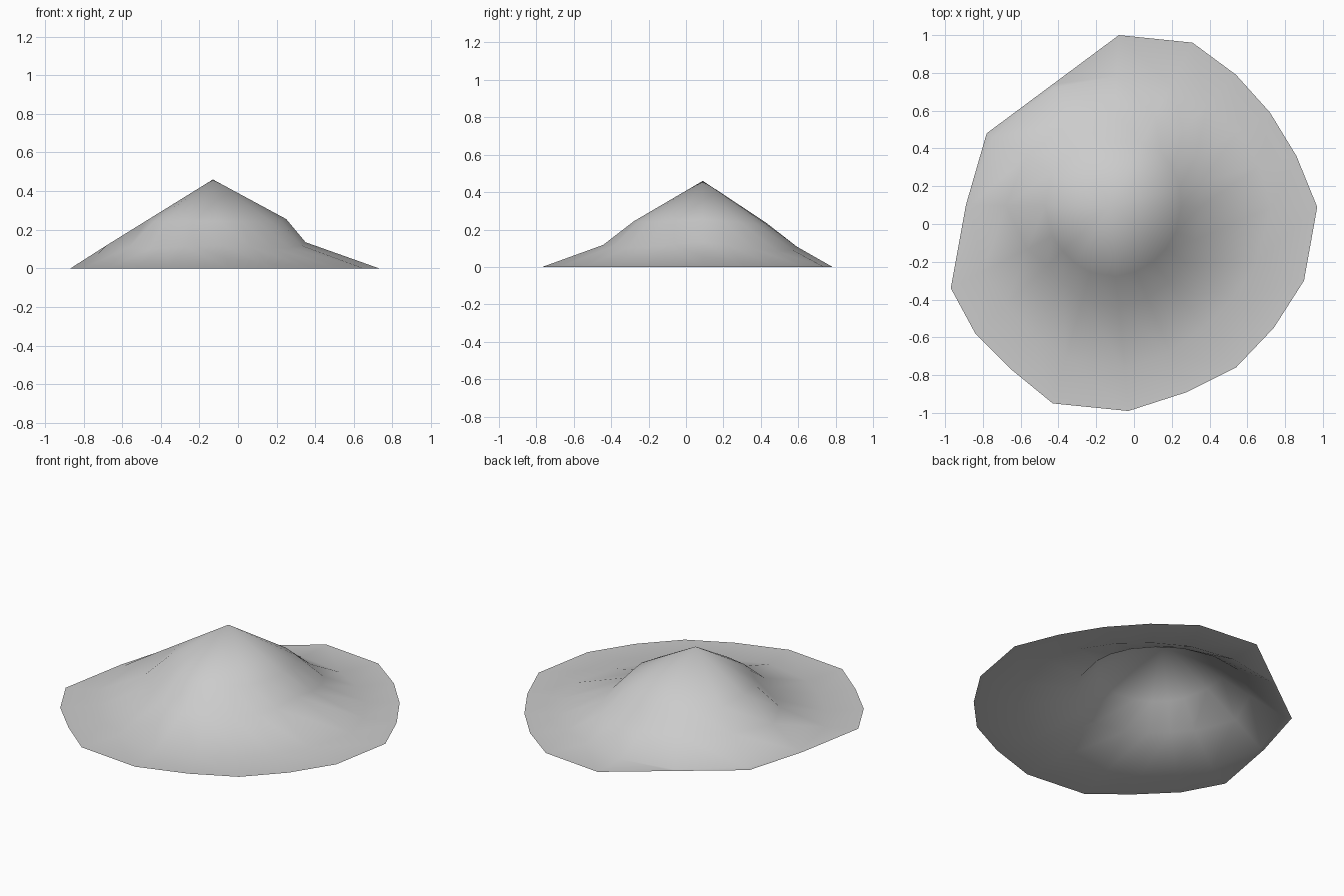
import bpy
import bmesh
from math import atan2, cos, sin, pi
from mathutils import Vector

cube = bpy.data.objects.get("Cube")
if cube:
    bpy.data.objects.remove(cube)

# Uneven outline of the flat skirt, counter-clockwise from the east
RIM = [(.97, .09), (.86, .36), (.72, .59), (.54, .79), (.31, .96), (-.08, 1),
       (-.43, .74), (-.78, .48), (-.89, .1), (-.97, -.34), (-.84, -.58),
       (-.65, -.77), (-.43, -.95), (-.03, -.99), (.28, -.89), (.54, -.76),
       (.74, -.55), (.9, -.3)]
PEAK = Vector((-.13, .09, .46))

# Slope every eighth of a turn: shoulder radius and height,
# ledge radius and height, foot radius
SLOPES = [(.38, .255, .48, .135, .86), (.4, .23, .56, .08, .75),
          (.33, .24, .5, .11, .69), (.36, .22, .5, .13, .7),
          (.34, .25, .55, .12, .76), (.34, .24, .45, .1, .75),
          (.37, .245, .54, .12, .87), (.37, .24, .5, .1, .8)]


def slope_at(angle):
    """Blend the two nearest slope profiles."""
    place = (angle / (2 * pi) * len(SLOPES)) % len(SLOPES)
    i = int(place)
    t = place - i
    near, far = SLOPES[i % len(SLOPES)], SLOPES[(i + 1) % len(SLOPES)]
    return [a + (b - a) * t for a, b in zip(near, far)]


def make_spoke(bm, x, y):
    """Vertices running down from the peak to one rim point."""
    dx, dy = x - PEAK.x, y - PEAK.y
    reach = (dx * dx + dy * dy) ** .5
    angle = atan2(dy, dx) % (2 * pi)
    r1, z1, r2, z2, foot = slope_at(angle)
    foot = min(foot, reach * .97)
    rings = [(r1, z1), (r2, z2), (foot, 0), (reach, 0)]
    return [bm.verts.new((PEAK.x + r * cos(angle), PEAK.y + r * sin(angle), z))
            for r, z in rings]


# Mound: open sheet of spokes joined round the peak
bm = bmesh.new()
top = bm.verts.new(PEAK)
spokes = [make_spoke(bm, x, y) for x, y in RIM]
for i, a in enumerate(spokes):
    b = spokes[(i + 1) % len(spokes)]
    bm.faces.new((top, a[0], b[0]))
    for k in range(len(a) - 1):
        bm.faces.new((a[k], a[k + 1], b[k + 1], b[k]))
for face in bm.faces:
    face.smooth = True

mesh = bpy.data.meshes.new("mound")
bm.to_mesh(mesh)
bm.free()
mound = bpy.data.objects.new("mound", mesh)
bpy.context.collection.objects.link(mound)

# Plain grey earth
grey = bpy.data.materials.new("light_grey")
grey.use_nodes = True
color = (.6, .6, .6, 1)
grey.diffuse_color = color
grey.node_tree.nodes["Principled BSDF"].inputs["Base Color"].default_value = color
mesh.materials.append(grey)
